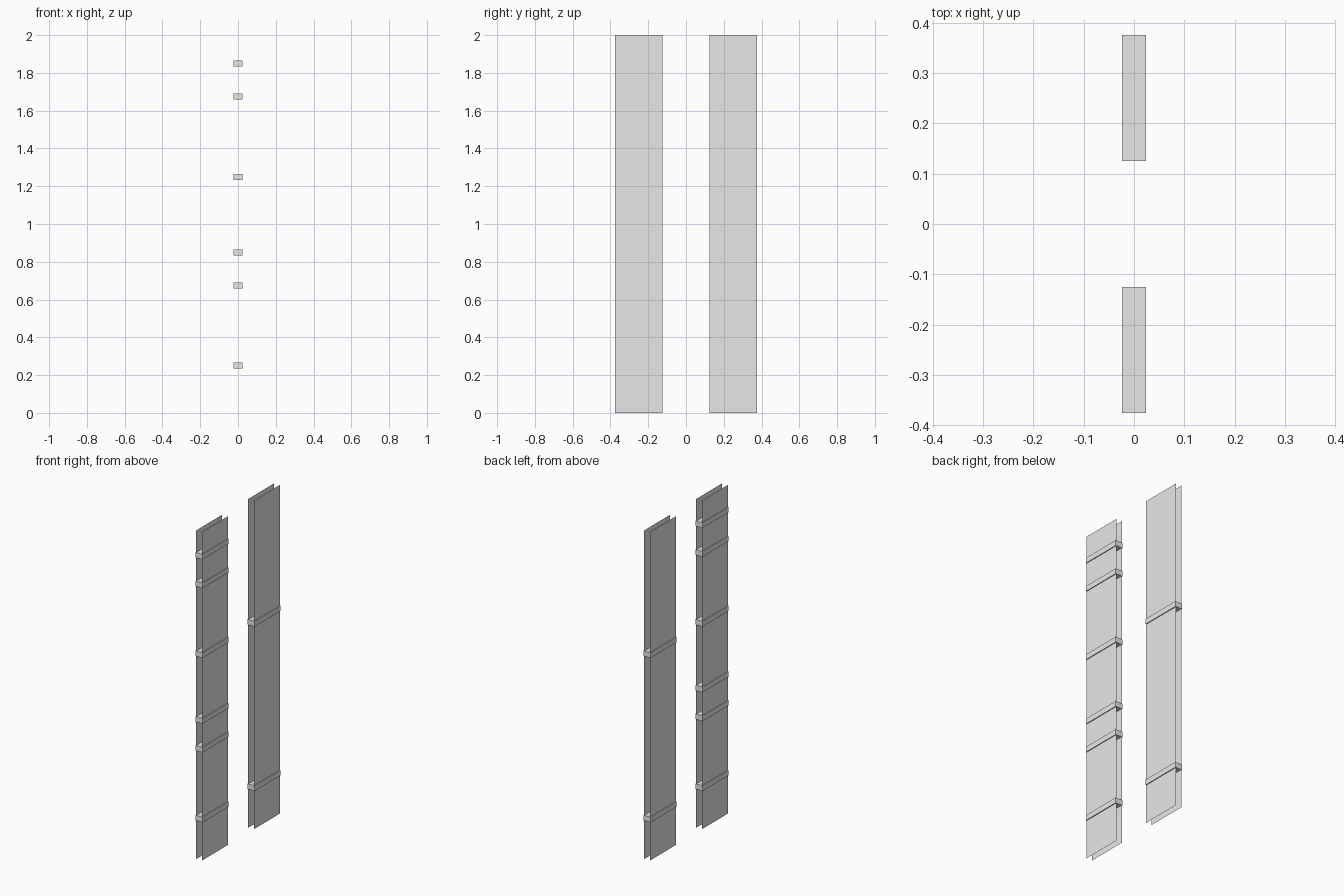
import bpy
import bmesh
from mathutils import Matrix, Vector

cube = bpy.data.objects.get("Cube")
if cube:
    bpy.data.objects.remove(cube, do_unlink=True)

grey = bpy.data.materials.new("light_grey")
grey.use_nodes = True
grey.diffuse_color = (0.8, 0.8, 0.8, 1)
grey.node_tree.nodes["Principled BSDF"].inputs["Base Color"].default_value = (0.8, 0.8, 0.8, 1)

HEIGHT = 2.0
DEPTH = 0.25          # panel and band length along y
PANEL_X = 0.0188      # panel distance from the centre plane
BAND_SIZE = Vector((0.0475, DEPTH, 0.032))


def add_object(name, bm, location):
    mesh = bpy.data.meshes.new(name)
    bm.to_mesh(mesh)
    bm.free()
    mesh.materials.append(grey)
    obj = bpy.data.objects.new(name, mesh)
    obj.location = location
    bpy.context.collection.objects.link(obj)


def add_panel(name, side, y):
    # Single sheet facing outwards
    bm = bmesh.new()
    h, d = HEIGHT / 2, DEPTH / 2
    corners = [(0, -d, -h), (0, d, -h), (0, d, h), (0, -d, h)]
    bm.faces.new([bm.verts.new(c) for c in corners[::side]])
    add_object(name, bm, (side * PANEL_X, y, h))


def add_band(name, y, z):
    # Solid crossbar joining both sheets
    bm = bmesh.new()
    bmesh.ops.create_cube(bm, size=1, matrix=Matrix.Diagonal(BAND_SIZE).to_4x4())
    add_object(name, bm, (0, y, z))


# Front column has six bands, back column has two
columns = {
    "front": (-0.25, [0.25, 0.675, 0.85, 1.25, 1.675, 1.85]),
    "back": (0.25, [0.25, 1.25]),
}
for column, (y, heights) in columns.items():
    for side, label in ((1, "left"), (-1, "right")):
        add_panel(f"{column}_{label}_panel", side, y)
    for i, z in enumerate(heights, 1):
        add_band(f"{column}_band_{i}", y, z)
